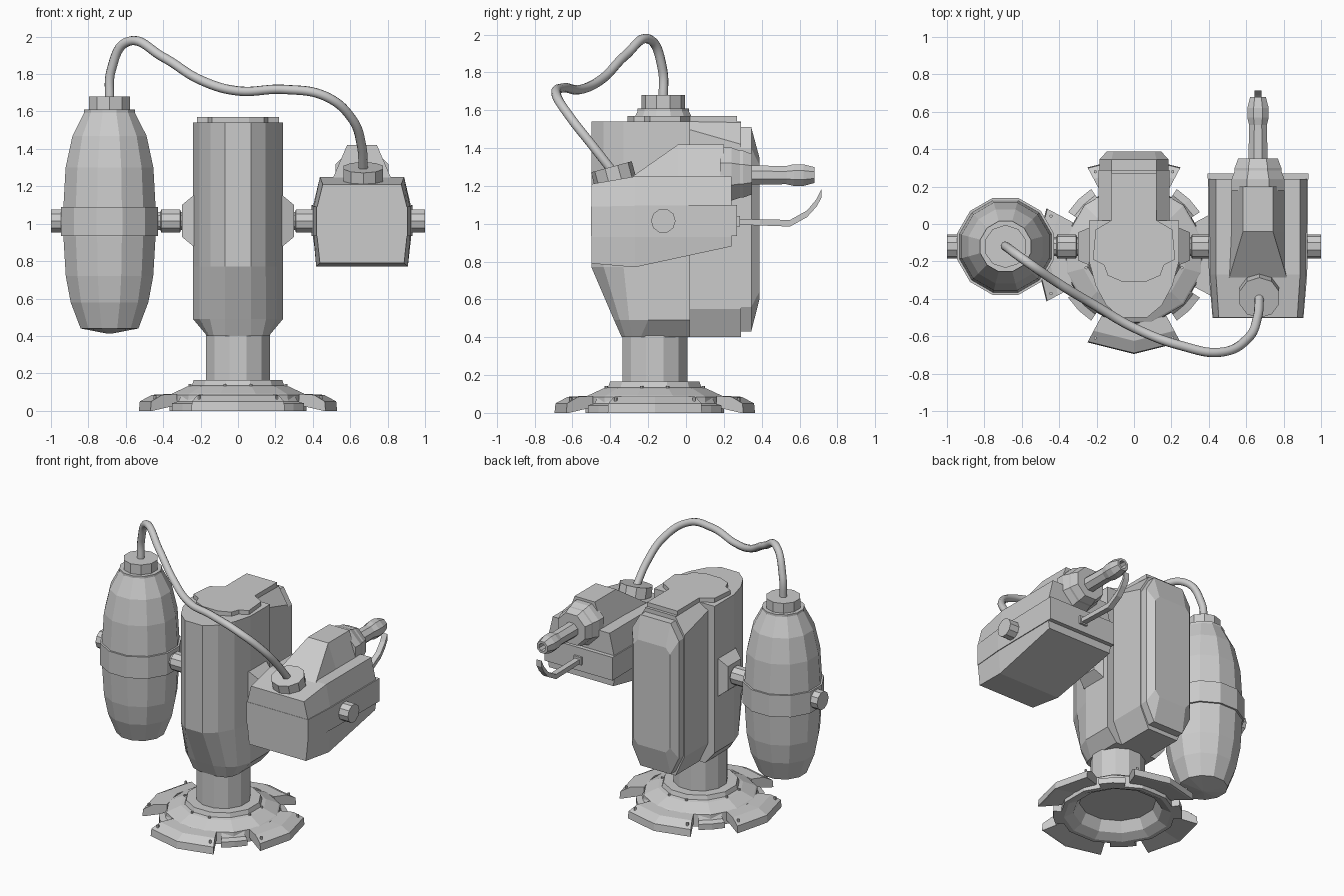
import bpy, bmesh
from math import sin, cos, pi, radians
from mathutils import Vector, Matrix

if "Cube" in bpy.data.objects:
    bpy.data.objects.remove(bpy.data.objects["Cube"])


def loft(name, rings):
    """Skin a stack of equal-length closed rings and cap both ends."""
    bm = bmesh.new()
    vs = [[bm.verts.new(p) for p in r] for r in rings]
    n = len(rings[0])
    for a, b in zip(vs, vs[1:]):
        for i in range(n):
            j = (i + 1) % n
            bm.faces.new((a[i], a[j], b[j], b[i]))
    bm.faces.new(vs[0][::-1])
    bm.faces.new(vs[-1])
    bmesh.ops.recalc_face_normals(bm, faces=bm.faces)
    me = bpy.data.meshes.new(name)
    bm.to_mesh(me)
    bm.free()
    ob = bpy.data.objects.new(name, me)
    bpy.context.collection.objects.link(ob)
    return ob


def lathe(name, profile, sides, centre, axis=(0, 0, 1), turn=0.5):
    """Turn (radius, distance) pairs around an axis through centre."""
    m = Matrix.Translation(centre) @ Vector((0, 0, 1)).rotation_difference(Vector(axis)).to_matrix().to_4x4()
    ang = [2 * pi * (i + turn) / sides for i in range(sides)]
    return loft(name, [[m @ Vector((r * cos(a), r * sin(a), h)) for a in ang] for r, h in profile])


def both(half):
    """Mirror a right-hand half outline to a full closed outline."""
    return list(half) + [(-x, y) for x, y in reversed(half)]


def stack_z(name, layers):
    return loft(name, [[(x, y, z) for x, y in both(h)] for z, h in layers])


def stack_y(name, layers, x0=0):
    return loft(name, [[(x0 + x, y, z) for x, z in both(h)] for y, h in layers])


CY = -0.165   # column axis
AY = -0.12    # arm axis
EX = 0.663    # engine centre
PX = -0.687   # tank centre

# Base, hollow underneath, with the round column
lathe("base_and_column", [(.25, .10), (.29, .03), (.35, 0), (.38, 0), (.375, .085), (.365, .092), (.28, .13),
                          (.255, .135), (.245, .165), (.178, .165), (.178, .42)], 12, (0, CY, 0))


def sector(name, section, centre_deg, half_deg):
    rings = []
    for d in (-half_deg, 0, half_deg):
        a = radians(centre_deg + d)
        rings.append([(r * cos(a), CY + r * sin(a), z) for r, z in section])
    return loft(name, rings)


for k in range(4):
    sector(f"base_foot_{k}", [(.37, .03), (.37, .09), (.46, .085), (.525, .05), (.53, 0), (.515, 0)], 90 * k, 28)
    sector(f"base_gap_block_{k}", [(.36, 0), (.36, .085), (.38, .05), (.42, .04), (.42, 0)], 90 * k + 45, 12)
    for s in (-1, 1):
        a = radians(90 * k + s * 25)
        lathe(f"foot_bolt_{k}_{s}", [(.009, .06), (.009, .082)], 6, (.49 * cos(a), CY + .49 * sin(a), 0))
        b = radians(90 * k + s * 15)
        lathe(f"ring_bolt_{k}_{s}", [(.009, .1), (.009, .143)], 6, (.265 * cos(b), CY + .265 * sin(b), 0))

# Front shell of the body with its tapered chin
full = [(.07, -.50), (.148, -.435), (.205, -.33), (.24, -.20), (.24, .02)]
stack_z("body_shell", [
    (.40, [(.07, -.34), (.13, -.32), (.155, -.28), (.165, -.24), (.165, .02)]),
    (.49, [(.07, -.38), (.15, -.35), (.205, -.30), (.24, -.20), (.24, .02)]),
    (.77, full), (1.54, full)])
cap = [(.06, -.31), (.14, -.275), (.16, -.22), (.22, -.19), (.205, -.03), (.12, .02), (.12, .27)]
stack_z("body_cap", [(1.53, cap), (1.57, cap)])

# Spine behind the shell, sloped shoulders and the chamfered back panel
stack_z("spine", [(.40, [(.12, 0), (.12, .29)]), (1.54, [(.12, 0), (.12, .29)])])
stack_y("spine_shoulders", [
    (.01, [(.12, .40), (.19, .55), (.19, 1.50), (.12, 1.54)]),
    (.29, [(.12, .40), (.19, .55), (.19, 1.42), (.12, 1.535)])])
stack_y("back_panel", [
    (.285, [(.12, .43), (.185, .56), (.185, 1.40), (.12, 1.51)]),
    (.345, [(.12, .43), (.185, .56), (.185, 1.40), (.12, 1.51)]),
    (.388, [(.11, .60), (.145, .64), (.145, 1.31), (.11, 1.35)])])

# Side hubs and axles
for s, side in ((-1, "left"), (1, "right")):
    def plate(x, hy, hz):
        return [(s * x, AY + a * hy, 1.015 + b * hz) for a, b in ((-1, -1), (1, -1), (1, 1), (-1, 1))]
    loft(f"hub_{side}", [plate(.22, .10, .135), plate(.24, .10, .135), plate(.30, .075, .085)])
    lathe(f"axle_{side}", [(.05, .28), (.05, .305), (.065, .31), (.065, .41), (.05, .415), (.05, .45)],
          10, (0, AY, 1.015), (s, 0, 0))
    lathe(f"axle_end_{side}", [(.065, .88), (.065, 1.0)], 10, (0, AY, 1.015), (s, 0, 0))

# Tank with band and top collar
lathe("tank", [(.01, .412), (.16, .44), (.215, .58), (.242, .72), (.255, .93), (.255, 1.09), (.243, 1.30),
               (.205, 1.47), (.14, 1.595), (.14, 1.61)], 12, (PX, AY, 0))
lathe("tank_band", [(.268, .935), (.268, 1.09)], 12, (PX, AY, 0))
lathe("tank_collar", [(.115, 1.59), (.115, 1.68)], 10, (PX, AY, 0))

# Engine housing: faceted box with a middle band
stack_y("engine_housing", [
    (-.50, [(.225, .79), (.24, .93), (.24, 1.09), (.21, 1.21)]),
    (-.27, [(.245, .77), (.257, .93), (.257, 1.09), (.225, 1.25)]),
    (.24, [(.255, .88), (.263, .93), (.263, 1.09), (.225, 1.25)])], EX)
stack_y("engine_band", [
    (-.502, [(.243, .935), (.243, 1.09)]),
    (-.27, [(.263, .935), (.263, 1.095)]),
    (.27, [(.269, .935), (.269, 1.10)])], EX)
stack_y("engine_cab", [
    (-.29, [(.16, 1.20), (.155, 1.245)]),
    (-.04, [(.16, 1.20), (.08, 1.42)]),
    (.20, [(.16, 1.20), (.08, 1.42)])], EX)
lathe("engine_collar", [(.112, -.05), (.112, .037)], 10, (.67, -.385, 1.265), (0, -.26, .96))

# Nozzle and curved lower trigger
lathe("nozzle_mount", [(.152, .18), (.152, .24), (.135, .285), (.135, .30), (.115, .35)], 8, (EX, 0, 1.262), (0, 1, 0))
lathe("nozzle", [(.055, .34), (.052, .53), (.062, .57), (.062, .62), (.045, .68), (.028, .68), (.028, .62)],
      8, (EX, 0, 1.257), (0, 1, 0))
stack_y("trigger_mount", [(.25, [(.03, .985), (.03, 1.04)]), (.285, [(.03, .985), (.03, 1.04)])], EX)
path = [(.27, .995, 1.025), (.55, .985, 1.02), (.64, 1.035, 1.07), (.69, 1.09, 1.13), (.715, 1.135, 1.18)]
stack_y("trigger", [(y, [(.02, a), (.02, b)]) for y, a, b in path], EX)

# Smooth hose from tank to engine
pts = [(-.687, -.12, 1.65), (-.678, -.125, 1.82), (-.59, -.19, 1.973), (-.40, -.32, 1.89), (-.20, -.44, 1.768),
       (0, -.555, 1.71), (.25, -.65, 1.718), (.47, -.685, 1.68), (.61, -.61, 1.56), (.66, -.50, 1.42), (.67, -.39, 1.28)]
cu = bpy.data.curves.new("hose", 'CURVE')
cu.dimensions = '3D'
cu.bevel_depth = .025
cu.bevel_resolution = 3
sp = cu.splines.new('BEZIER')
sp.bezier_points.add(len(pts) - 1)
for bp, p in zip(sp.bezier_points, pts):
    bp.co = p
    bp.handle_left_type = bp.handle_right_type = 'AUTO'
bpy.context.collection.objects.link(bpy.data.objects.new("hose", cu))
